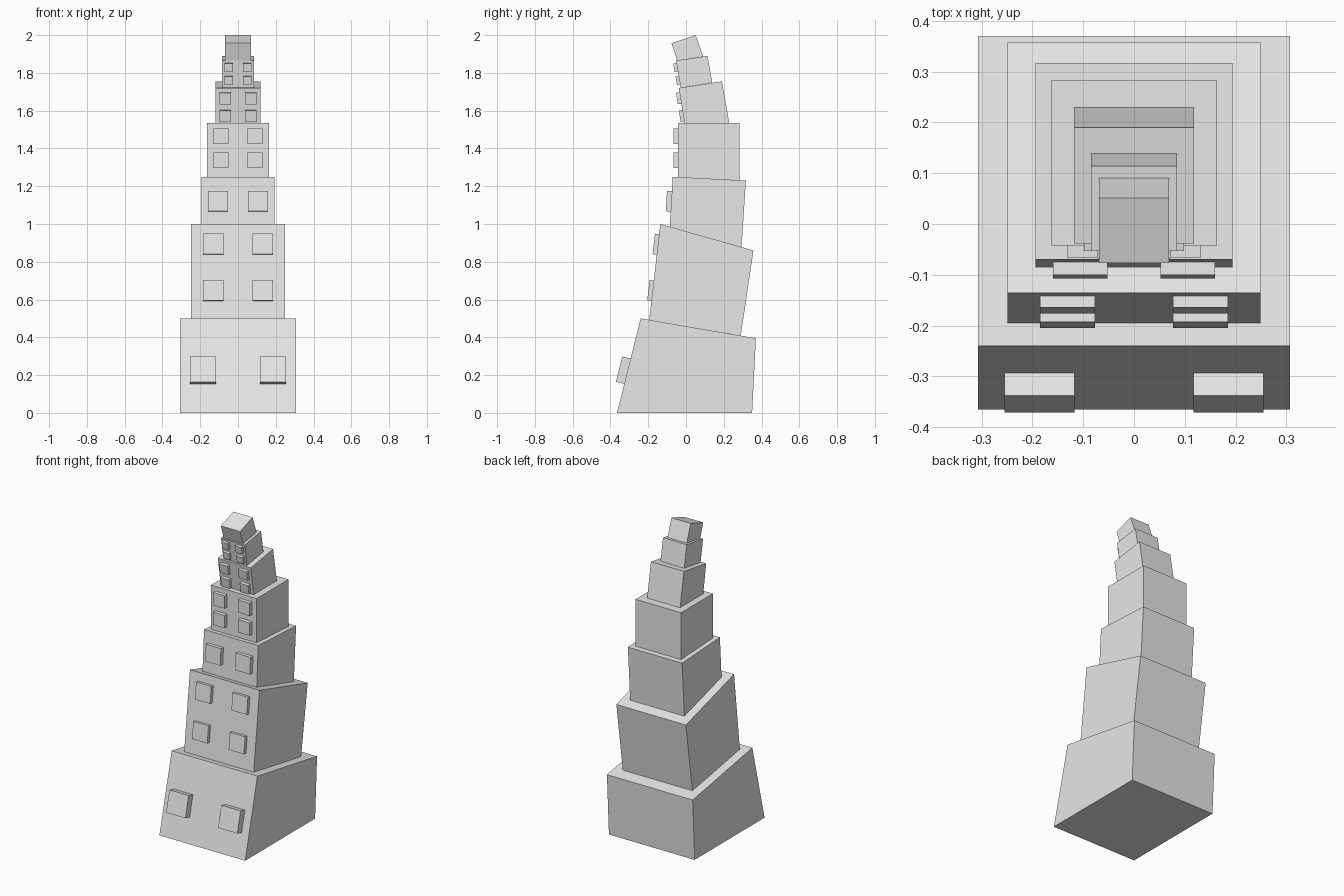
import bpy
from mathutils import Vector

cube = bpy.data.objects.get("Cube")
if cube:
    bpy.data.objects.remove(cube, do_unlink=True)

# Single plain stone colour
stone = bpy.data.materials.new("light_grey_stone")
stone.use_nodes = True
stone.diffuse_color = (0.8, 0.8, 0.8, 1)
stone.node_tree.nodes["Principled BSDF"].inputs["Base Color"].default_value = (0.8, 0.8, 0.8, 1)


def prism(name, profile, x0, x1):
    """Extrude a four-sided y-z profile from x0 to x1."""
    n = len(profile)
    verts = [(x, y, z) for x in (x0, x1) for y, z in profile]
    faces = [tuple(reversed(range(n))), tuple(range(n, 2 * n))]
    faces += [(i, (i + 1) % n, n + (i + 1) % n, n + i) for i in range(n)]
    mesh = bpy.data.meshes.new(name)
    mesh.from_pydata(verts, [], faces)
    mesh.materials.append(stone)
    obj = bpy.data.objects.new(name, mesh)
    bpy.context.collection.objects.link(obj)
    return obj


def add_windows(name, profile, x, size, depth, heights):
    """Mirrored square blocks standing out from the leaning front wall."""
    low, high = Vector(profile[0]), Vector(profile[3])
    up = (high - low).normalized()
    out = Vector((-up.y, up.x))
    for row, z in enumerate(heights, 1):
        mid = low.lerp(high, (z - low.y) / (high.y - low.y))
        corners = [mid + out * o + up * u * size / 2
                   for o, u in ((depth, -1), (-0.004, -1), (-0.004, 1), (depth, 1))]
        for side, s in (("right", -1), ("left", 1)):
            prism(f"{name}_window_{side}_{row}", corners,
                  s * x - size / 2, s * x + size / 2)


# Tier: half width, profile (front low, back low, back high, front high),
# windows (x offset, size, depth, centre heights)
tiers = [
    (0.307, [(-.365, 0), (.35, 0), (.37, .395), (-.24, .5)],
     (.186, .138, .046, [.22])),
    (0.249, [(-.195, .492), (.29, .409), (.357, .86), (-.136, 1)],
     (.131, .109, .022, [.892, .647])),
    (0.194, [(-.086, .985), (.294, .878), (.317, 1.23), (-.07, 1.25)],
     (.106, .108, .026, [1.12])),
    (0.163, [(-.042, 1.248), (.283, 1.232), (.283, 1.535), (-.042, 1.535)],
     (.09, .082, .025, [1.464, 1.337])),
    (0.118, [(-.008, 1.535), (.229, 1.535), (.19, 1.755), (-.038, 1.72)],
     (.068, .061, .019, [1.667, 1.573])),
    (0.085, [(-.028, 1.722), (.139, 1.748), (.114, 1.89), (-.053, 1.865)],
     (.049, .045, .017, [1.83, 1.761])),
    (0.069, [(-.047, 1.866), (.091, 1.887), (.051, 2), (-.077, 1.957)], None),
]
for i, (half, profile, windows) in enumerate(tiers, 1):
    prism(f"tower_tier_{i}", profile, -half, half)
    if windows:
        add_windows(f"tier_{i}", profile, *windows)
